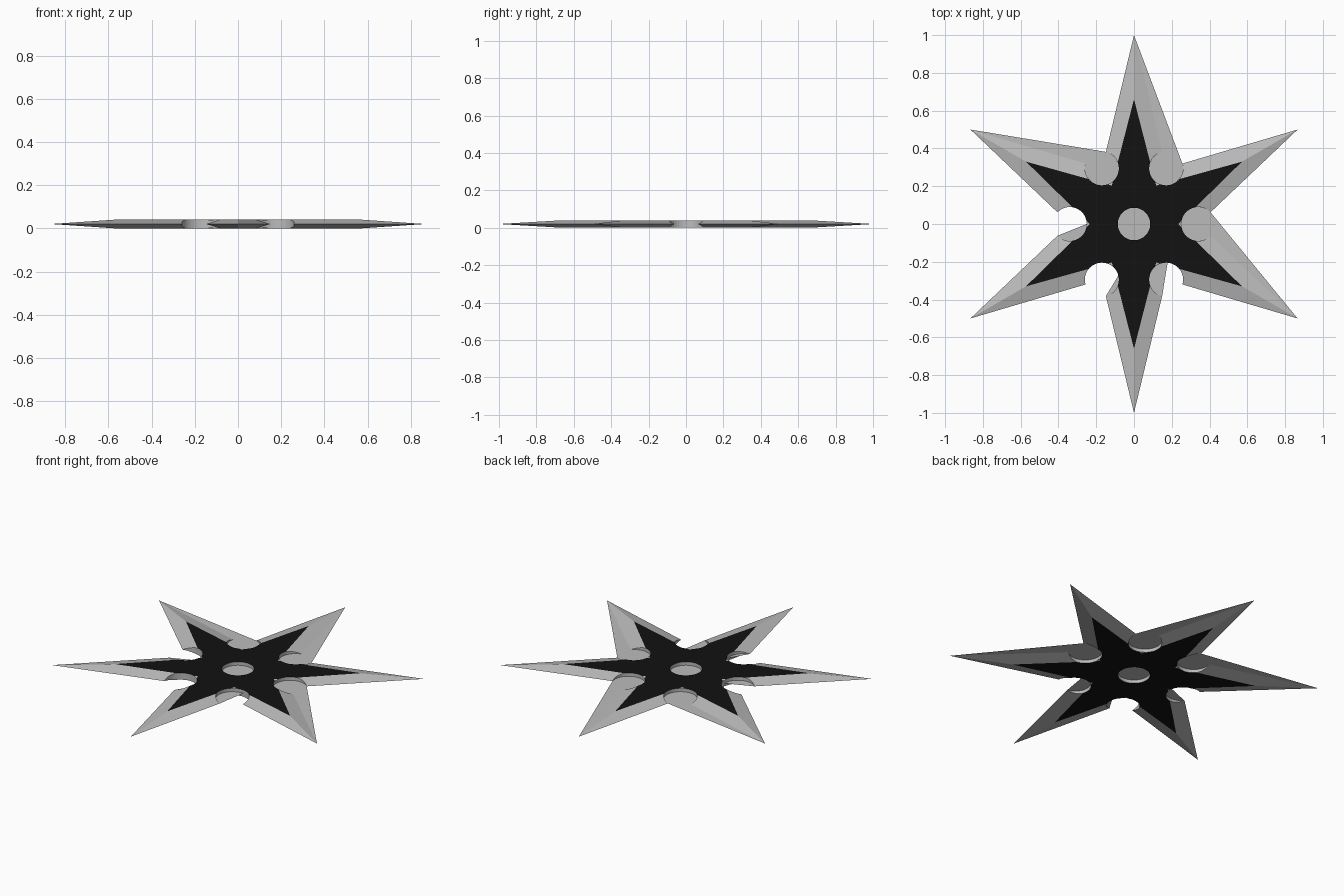
import bpy, bmesh
from math import radians, cos, sin, atan2, degrees

if "Cube" in bpy.data.objects:
    bpy.data.objects.remove(bpy.data.objects["Cube"])

THICK, MID = 0.04, 0.02
NOTCH_R, NOTCH_D, HOLE_R = 0.09, 0.34, 0.086


def material(name, c):
    m = bpy.data.materials.new(name)
    m.diffuse_color = (*c, 1)
    m.use_nodes = True
    m.node_tree.nodes["Principled BSDF"].inputs["Base Color"].default_value = m.diffuse_color
    return m


grey = material("steel_grey", (0.5, 0.5, 0.5))
black = material("black_face", (0.006, 0.006, 0.006))


def to_object(name, bm, mats):
    me = bpy.data.meshes.new(name)
    bm.to_mesh(me)
    bm.free()
    for m in mats:
        me.materials.append(m)
    ob = bpy.data.objects.new(name, me)
    bpy.context.collection.objects.link(ob)
    return ob


def polar(r, deg):
    return r * cos(radians(deg)), r * sin(radians(deg))


def star(bm, tip, valley, z):
    return [bm.verts.new((*polar(valley if i % 2 else tip, 90 + 30 * i), z)) for i in range(12)]


# Bevelled six-point star: sharp outline at mid height, black flats above and below
bm = bmesh.new()
rim = star(bm, 1.0, NOTCH_D, MID)
for z in (0, THICK):
    flat = star(bm, 0.66, 0.235, z)
    bm.faces.new(flat).material_index = 1
    for i in range(12):
        j = (i + 1) % 12
        bm.faces.new((rim[i], rim[j], flat[j], flat[i]))
bmesh.ops.recalc_face_normals(bm, faces=bm.faces)
body = to_object("throwing_star", bm, [grey, black])

# Cutters: centre hole and six valley notches
bm = bmesh.new()
for r, d, a in [(HOLE_R, 0, 0)] + [(NOTCH_R, NOTCH_D, 60 * k) for k in range(6)]:
    res = bmesh.ops.create_cone(bm, cap_ends=True, segments=32, radius1=r, radius2=r, depth=0.2)
    bmesh.ops.translate(bm, verts=res["verts"], vec=(*polar(d, a), MID))
cutter = to_object("notch_cutter", bm, [grey])
cutter.hide_render = True
cutter.hide_viewport = False
cutter.display_type = 'WIRE'
mod = body.modifiers.new("notches", 'BOOLEAN')
mod.operation, mod.solver, mod.object = 'DIFFERENCE', 'EXACT', cutter

# Bake the cut, then drop the cutter
bpy.context.view_layer.update()
cut = bpy.data.meshes.new_from_object(body.evaluated_get(bpy.context.evaluated_depsgraph_get()))
body.modifiers.clear()
body.data = cut
bpy.data.objects.remove(cutter)

# Thin web at mid height filling the hole and parts of the notches
bm = bmesh.new()
EDGE = degrees(atan2(0.5, cos(radians(30)) - NOTCH_D))


def web(angle, start, end, tip=None):
    cx, cy = polar(NOTCH_D, angle)
    pts = []
    for i in range(25):
        x, y = polar(NOTCH_R, angle + start + (end - start) * i / 24)
        pts.append((cx + x, cy + y))
    if tip is not None:
        pts.append(polar(1.0, tip))
    bm.faces.new([bm.verts.new((x, y, MID)) for x, y in pts])


web(0, EDGE, 360 - EDGE, -30)
web(60, EDGE, 360 - EDGE, 90)
web(120, EDGE, 360 - EDGE, 150)
web(180, EDGE, 180)
web(240, EDGE, 134)
web(300, 145, 360 - EDGE)
bm.faces.new([bm.verts.new((*polar(HOLE_R, 360 * i / 32), MID)) for i in range(32)])
bmesh.ops.triangulate(bm, faces=bm.faces)
bmesh.ops.recalc_face_normals(bm, faces=bm.faces)
for f in bm.faces:
    f.normal_update()
    if f.normal.z < 0:
        f.normal_flip()
to_object("mid_web", bm, [grey])
